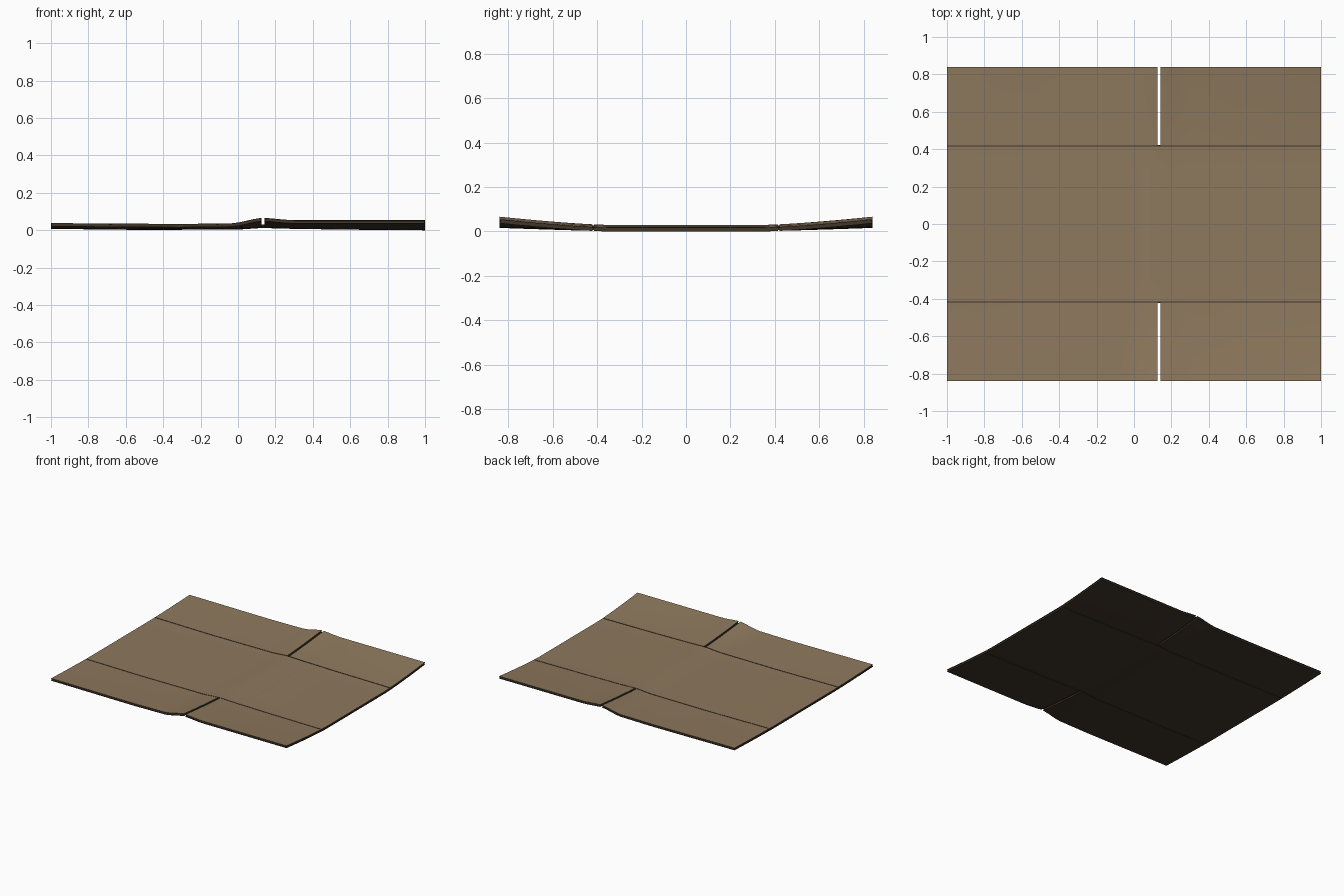
import bpy, bmesh

if "Cube" in bpy.data.objects:
    bpy.data.objects.remove(bpy.data.objects["Cube"])

THICK = 0.018
# (x, underside height) along the sheet centre and along the outer flap edges
CENTRE = [(-1, .007), (-.5, .002), (0, .004), (.13, .012), (.28, .008), (.6, .003), (1, 0)]
OUTER = [(-1, .020), (-.3, .016), (-.03, .019), (.13, .049), (.28, .037), (1, .037)]


def material(name, rgb):
    m = bpy.data.materials.new(name)
    m.diffuse_color = (*rgb, 1)
    m.use_nodes = True
    m.node_tree.nodes["Principled BSDF"].inputs["Base Color"].default_value = m.diffuse_color
    return m


CARD = material("card_face", (.27, .19, .11))
DARK = material("card_underside", (.05, .035, .022))


def interp(pts, x):
    x = min(max(x, pts[0][0]), pts[-1][0])
    for (x0, z0), (x1, z1) in zip(pts, pts[1:]):
        if x <= x1:
            t = (x - x0) / (x1 - x0)
            t = .5 * t + .5 * t * t * (3 - 2 * t)
            return z0 + (z1 - z0) * t


def height(x, y):
    c = interp(CENTRE, x)
    t = max(0, (abs(y) - .36) / .48)
    return c + (interp(OUTER, x) - c) * t ** 1.35


def layer(name, x0, x1, y0, y1, low, high, inset, top_mat):
    """Thin bent slab following the warped sheet between two offsets."""
    x0, x1, y0, y1 = x0 + inset, x1 - inset, y0 + inset, y1 - inset
    nx = max(4, round((x1 - x0) / .04))
    ny = max(1, round((y1 - y0) / .06))
    bm = bmesh.new()
    grids = []
    for off in (low, high):
        grids.append([[bm.verts.new((x, y, height(x, y) + off))
                       for y in (y0 + (y1 - y0) * j / ny for j in range(ny + 1))]
                      for x in (x0 + (x1 - x0) * i / nx for i in range(nx + 1))])
    lo, hi = grids
    for i in range(nx):
        for j in range(ny):
            bm.faces.new((hi[i][j], hi[i+1][j], hi[i+1][j+1], hi[i][j+1]))
            f = bm.faces.new((lo[i][j], lo[i][j+1], lo[i+1][j+1], lo[i+1][j]))
            f.material_index = 1
    # rim walls
    rim = ([(i, 0) for i in range(nx)] + [(nx, j) for j in range(ny)] +
           [(i, ny) for i in range(nx, 0, -1)] + [(0, j) for j in range(ny, 0, -1)])
    for (a, b), (c, d) in zip(rim, rim[1:] + rim[:1]):
        f = bm.faces.new((lo[a][b], lo[c][d], hi[c][d], hi[a][b]))
        f.material_index = 1
    me = bpy.data.meshes.new(name)
    bm.to_mesh(me)
    bm.free()
    me.materials.append(top_mat)
    me.materials.append(DARK)
    ob = bpy.data.objects.new(name, me)
    bpy.context.collection.objects.link(ob)
    bpy.context.view_layer.objects.active = ob
    ob.select_set(True)
    bpy.ops.object.shade_smooth_by_angle(angle=.6)
    ob.select_set(False)


def board(name, *rect):
    """Two liners with a slightly recessed core between them."""
    layer(name + "_bottom_liner", *rect, 0, .004, 0, DARK)
    layer(name + "_core", *rect, .004, .014, .003, DARK)
    layer(name + "_top_liner", *rect, .014, THICK, 0, CARD)


# centre panel and the four flaps
board("centre_panel", -1, 1, -.415, .415)
for side, y0, y1 in (("front", -.84, -.42), ("back", .42, .84)):
    board(side + "_left_flap", -1, .125, y0, y1)
    board(side + "_right_flap", .141, 1, y0, y1)

# fold lines joining flaps to the centre panel
for side, y in (("front", -.4175), ("back", .4175)):
    layer(side + "_fold", -1, 1, y - .006, y + .006, .005, .013, 0, DARK)
